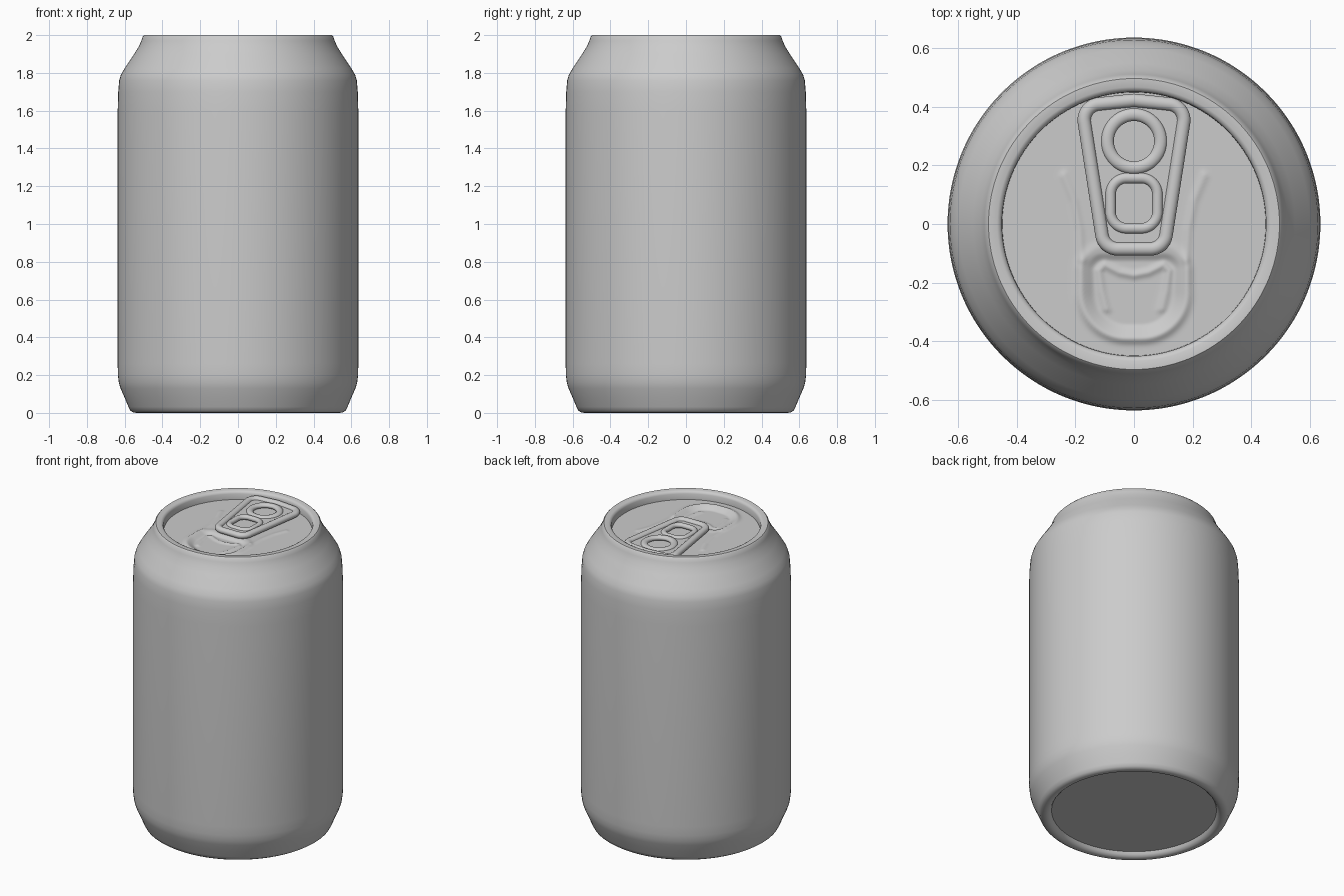
import bpy, bmesh
from math import cos, sin, pi, exp, atan2, hypot, radians

if "Cube" in bpy.data.objects:
    bpy.data.objects.remove(bpy.data.objects["Cube"])

FLOOR = 1.945   # height of the recessed lid panel
TAB_Z = 1.966   # mid height of the pull tab


def finish(name, bm, angle=40):
    bmesh.ops.recalc_face_normals(bm, faces=bm.faces)
    me = bpy.data.meshes.new(name)
    bm.to_mesh(me)
    bm.free()
    me.shade_smooth()
    me.set_sharp_from_angle(angle=radians(angle))
    ob = bpy.data.objects.new(name, me)
    bpy.context.collection.objects.link(ob)
    return ob


def skin(bm, loops, closed=False):
    # joins successive closed loops of points with quads
    rows = [[bm.verts.new(p) for p in lp] for lp in loops]
    n = len(rows[0])
    pairs = list(zip(rows, rows[1:])) + ([(rows[-1], rows[0])] if closed else [])
    for a, b in pairs:
        for i in range(n):
            j = (i + 1) % n
            bm.faces.new((a[i], a[j], b[j], b[i]))
    return rows


def circle(r, n):
    return [(r * cos(2 * pi * i / n), r * sin(2 * pi * i / n)) for i in range(n)]


def outline(centres, rad, steps=12):
    # rounded convex outline around corner centres given counter-clockwise
    if len(centres) == 1:
        cx, cy = centres[0]
        return [(cx + x, cy + y) for x, y in circle(rad, 48)]
    pts, m = [], len(centres)
    for i, (cx, cy) in enumerate(centres):
        px, py = centres[i - 1]
        nx, ny = centres[(i + 1) % m]
        a0 = atan2(cy - py, cx - px) - pi / 2
        turn = (atan2(ny - cy, nx - cx) - pi / 2 - a0) % (2 * pi)
        for k in range(steps + 1):
            a = a0 + turn * k / steps
            pts.append((cx + rad * cos(a), cy + rad * sin(a)))
    return pts


def rolled_ring(name, centres, rad, w, h):
    # closed bead with an elliptical section, following an outline
    bm = bmesh.new()
    loops = []
    for k in range(16):
        a = 2 * pi * k / 16
        loops.append([(x, y, TAB_Z + h * sin(a))
                      for x, y in outline(centres, rad + w * cos(a))])
    skin(bm, loops, closed=True)
    return finish(name, bm, 60)


# can body: lathe from the recessed base, up the wall and over the rim
profile = [(.50, .03), (.508, .015), (.52, .004), (.535, 0), (.555, .002), (.57, .012),
           (.58, .032), (.60, .08), (.622, .13), (.631, .16), (.636, .20), (.637, .26),
           (.637, 1.60), (.634, 1.70), (.629, 1.76), (.620, 1.79), (.60, 1.825),
           (.55, 1.90), (.525, 1.94), (.512, 1.97), (.505, 1.992), (.497, 2.0),
           (.468, 2.0), (.457, 1.995), (.451, 1.983), (.45, FLOOR)]
bm = bmesh.new()
rows = skin(bm, [[(x, y, z) for x, y in circle(r, 128)] for r, z in profile])
bm.faces.new(rows[0])
finish("can_body", bm)


# lid panel: disc whose relief holds the mouth and its beads
def step(a, b, t):
    t = max(0, min(1, (t - a) / (b - a)))
    return t * t * (3 - 2 * t)


def bump(d, width):
    return exp(-(d / width) ** 2)


def rounded_box(x, y, cy, hx, hy, r):
    qx, qy = abs(x) - hx + r, abs(y - cy) - hy + r
    return hypot(max(qx, 0), max(qy, 0)) + min(max(qx, qy), 0) - r


def path_distance(x, y, path):
    best = 9
    for (ax, ay), (bx, by) in zip(path, path[1:]):
        dx, dy = bx - ax, by - ay
        t = max(0, min(1, ((x - ax) * dx + (y - ay) * dy) / (dx * dx + dy * dy)))
        best = min(best, hypot(x - ax - t * dx, y - ay - t * dy))
    return best


CREASE = [(0, -.175), (.05, -.165), (.1, -.14), (.12, -.16), (.11, -.23), (.095, -.29)]
SHOULDER = [(.24, .165), (.205, .08), (.185, -.02), (.18, -.12)]


def relief(x, y):
    if y > .25 or abs(x) > .3:
        return 0
    ax = abs(x)
    d = rounded_box(x, y, -.235, .155, .13, .13 if y < -.235 else .05)
    z = -.012 * (1 - step(-.025, .008, d))
    z += .012 * bump(d - .026, .017) * (1 - step(-.16, -.08, y) * .7)
    z += .007 * bump(path_distance(ax, y, CREASE), .013)
    z += .005 * bump(path_distance(ax, y, SHOULDER), .014)
    return z


bm = bmesh.new()
N, RINGS = 192, 90
loops = []
for k in range(RINGS, 0, -1):
    loops.append([(x, y, FLOOR + relief(x, y)) for x, y in circle(.45 * k / RINGS, N)])
rows = skin(bm, loops)
bm.faces.new(rows[-1])
finish("lid_panel", bm, 60)

# pull tab: rolled frame, two rolled eyelets and a thin web between them
frame = [(-.055, -.03), (.055, -.03), (.115, .355), (0, .367), (-.115, .355)]
finger_hole = [(0, .283)]
rivet_hole = [(-.025, .04), (.025, .04), (.025, .102), (-.025, .102)]
rolled_ring("tab_frame", frame, .055, .023, .020)
rolled_ring("finger_eyelet", finger_hole, .091, .022, .016)
rolled_ring("rivet_eyelet", rivet_hole, .055, .018, .016)

cu = bpy.data.curves.new("tab_web", 'CURVE')
cu.dimensions = '2D'
cu.fill_mode = 'BOTH'
cu.extrude = .004
for centres, rad in ((frame, .055), (finger_hole, .091), (rivet_hole, .055)):
    pts = outline(centres, rad)
    sp = cu.splines.new('POLY')
    sp.points.add(len(pts) - 1)
    for p, (x, y) in zip(sp.points, pts):
        p.co = (x, y, 0, 1)
    sp.use_cyclic_u = True
web = bpy.data.objects.new("tab_web", cu)
web.location.z = TAB_Z
bpy.context.collection.objects.link(web)
bpy.context.view_layer.objects.active = web
web.select_set(True)
bpy.ops.object.convert(target='MESH')
